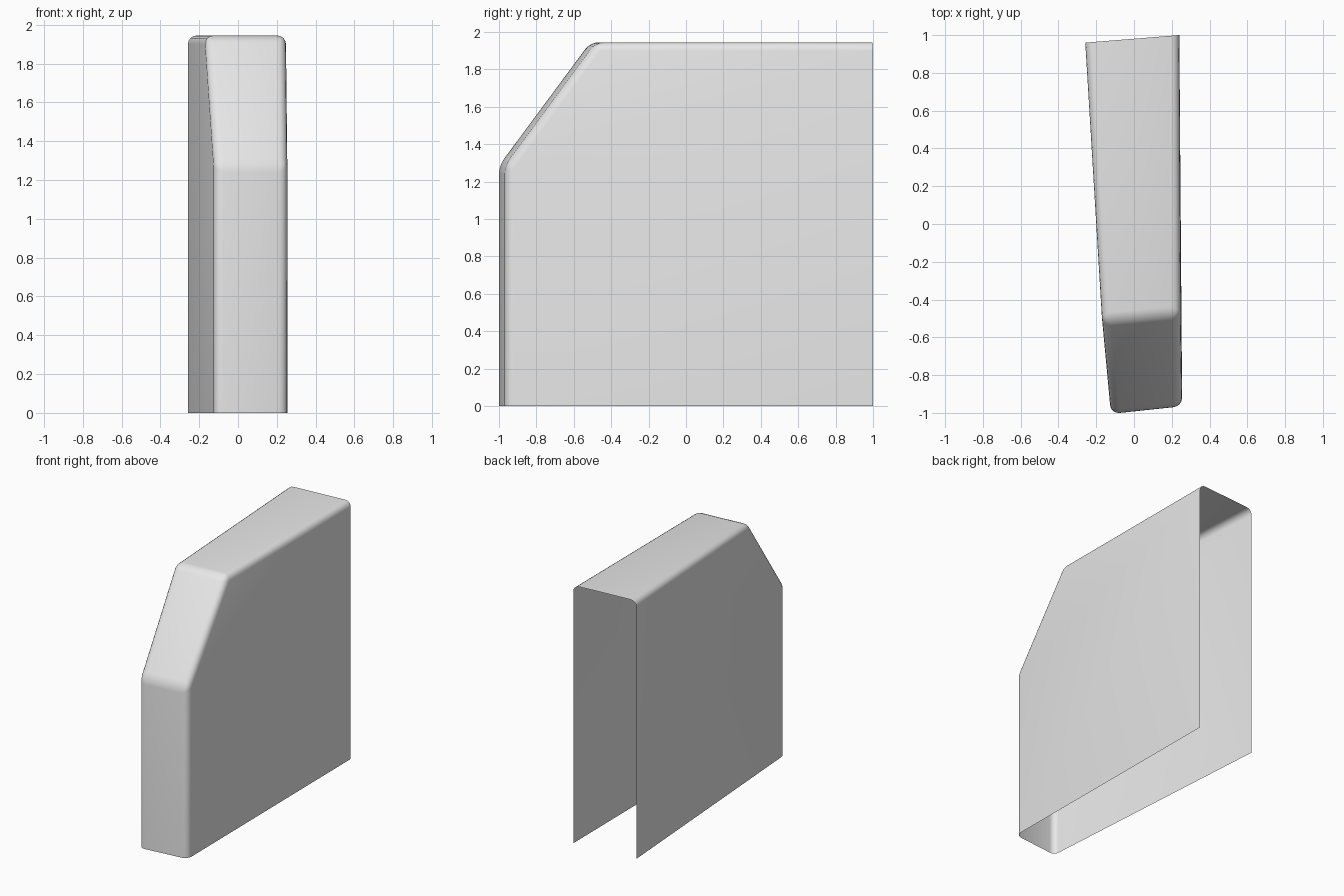
import bpy
import bmesh
import math

cube = bpy.data.objects.get("Cube")
if cube:
    bpy.data.objects.remove(cube, do_unlink=True)

TOP, SLOPE_START = 1.945, 1.285


def side_outline(front, shoulder, back):
    """Clipped-corner outline of one side wall, from front foot to back foot."""
    return [(*front, 0), (*front, SLOPE_START), (*shoulder, TOP),
            (*back, TOP), (*back, 0)]


# Slightly tapered and turned side walls, given as (x, y)
left = side_outline((0.255, -0.965), (0.247, -0.48), (0.24, 1.0))
right = side_outline((-0.122, -1.005), (-0.17, -0.515), (-0.258, 0.96))

bm = bmesh.new()
lv = [bm.verts.new(p) for p in left]
rv = [bm.verts.new(p) for p in right]

# Two side walls
bm.faces.new(lv[::-1])
bm.faces.new(rv)

# Front, slope and top strip; back and bottom stay open
for i in range(3):
    bm.faces.new((rv[i], lv[i], lv[i + 1], rv[i + 1]))

# Rounded edges
inner = [e for e in bm.edges if not e.is_boundary]
bmesh.ops.bevel(bm, geom=inner, offset=0.045, offset_type='OFFSET',
                segments=4, profile=0.5, affect='EDGES', clamp_overlap=True)

mesh = bpy.data.meshes.new("shell_cover")
bm.to_mesh(mesh)
bm.free()

# Plain grey finish
grey = bpy.data.materials.new("light_grey")
grey.use_nodes = True
colour = (0.8, 0.8, 0.8, 1)
grey.diffuse_color = colour
grey.node_tree.nodes["Principled BSDF"].inputs["Base Color"].default_value = colour
mesh.materials.append(grey)

shell = bpy.data.objects.new("shell_cover", mesh)
bpy.context.collection.objects.link(shell)
bpy.context.view_layer.objects.active = shell
shell.select_set(True)
bpy.ops.object.shade_smooth_by_angle(angle=math.radians(30))
